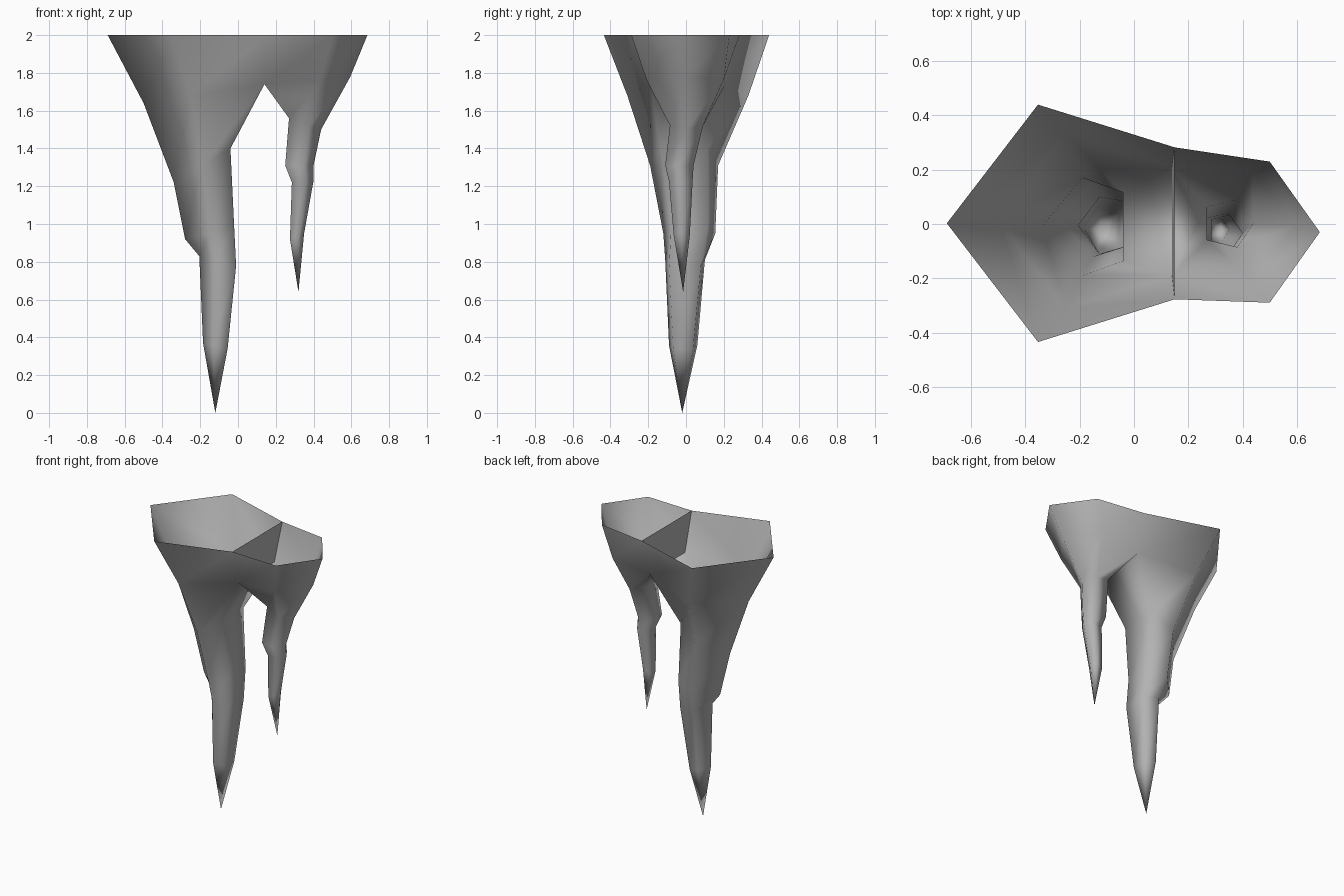
import bpy
import bmesh
from mathutils import Vector

cube = bpy.data.objects.get("Cube")
if cube:
    bpy.data.objects.remove(cube, do_unlink=True)

# Stone colour
stone = bpy.data.materials.new("grey_stone")
stone.use_nodes = True
colour = (0.45, 0.45, 0.45, 1)
stone.diffuse_color = colour
stone.node_tree.nodes["Principled BSDF"].inputs["Base Color"].default_value = colour


def pentagon(left, right, front, back, z_left, z_right, mid, ratio, flip):
    """Five-sided ring: pointed end, two wide corners, two corners on the blunt end."""
    if flip:
        shape = [(1, 0), (mid, -1), (-1, -ratio), (-1, ratio), (mid, 1)]
    else:
        shape = [(-1, 0), (mid, 1), (1, ratio), (1, -ratio), (mid, -1)]
    points = []
    for u, v in shape:
        t = (u + 1) / 2
        points.append(Vector((left + (right - left) * t,
                              (front + back) / 2 + (back - front) / 2 * v,
                              z_left + (z_right - z_left) * t)))
    return points


def skin(bm, rings, tip, first_side):
    """Join neighbouring rings with quads and close the end in a point."""
    for r, (upper, lower) in enumerate(zip(rings, rings[1:])):
        for i in range(len(upper)):
            j = (i + 1) % len(upper)
            if r == 0 and i == first_side:
                continue  # shared side, filled by the dividing wall
            bm.faces.new((upper[i], upper[j], lower[j], lower[i]))
    end = bm.verts.new(tip)
    last = rings[-1]
    for i in range(len(last)):
        bm.faces.new((last[i], last[(i + 1) % len(last)], end))


def finish(bm, name, smooth):
    mesh = bpy.data.meshes.new(name)
    bm.to_mesh(mesh)
    bm.free()
    mesh.materials.append(stone)
    for face in mesh.polygons:
        face.use_smooth = smooth
    obj = bpy.data.objects.new(name, mesh)
    bpy.context.collection.objects.link(obj)


# Rings from the rim down: left, right, front, back, z left, z right, mid, ratio
large = [
    (-.69, .15, -.435, .44, 2, 2, -.2, .64),
    (-.5, .14, -.31, .33, 1.64, 1.74, -.22, .62),
    (-.34, -.04, -.19, .17, 1.22, 1.4, .0, .7),
    (-.28, -.02, -.12, .155, .92, .98, .0, .7),
    (-.205, -.01, -.11, .1, .83, .78, -.2, .8),
    (-.185, -.055, -.09, .06, .37, .34, -.2, .7),
]
small = [
    (.15, .685, -.29, .23, 2, 2, .31, 1),
    (.14, .595, -.21, .2, 1.74, 1.78, .3, 1),
    (.27, .44, -.085, .09, 1.56, 1.5, .3, .7),
    (.25, .4, -.11, .04, 1.31, 1.31, .3, .7),
    (.285, .4, -.09, .035, 1.22, 1.23, .3, .7),
    (.275, .35, -.065, .02, .92, .95, .3, .7),
]

# Twin hanging stone spikes, open at the rim
bm = bmesh.new()
big_rings = [[bm.verts.new(p) for p in pentagon(*r, False)] for r in large]
small_rings = []
for level, row in enumerate(small):
    points = pentagon(*row, True)
    ring = [bm.verts.new(p) for p in points]
    if level < 2:  # share the blunt side with the large spike
        for mine, other in ((2, 3), (3, 2)):
            bm.verts.remove(ring[mine])
            ring[mine] = big_rings[level][other]
    small_rings.append(ring)
corners = [big_rings[a][b].co.copy() for a, b in ((0, 2), (0, 3), (1, 3), (1, 2))]
skin(bm, big_rings, (-.12, -.02, 0), 2)
skin(bm, small_rings, (.32, -.015, .64), 2)
bmesh.ops.recalc_face_normals(bm, faces=bm.faces)
finish(bm, "twin_stalactite", True)

# Thin wall between the two hollow spikes
bm = bmesh.new()
bm.faces.new([bm.verts.new(c) for c in corners])
finish(bm, "dividing_wall", False)
